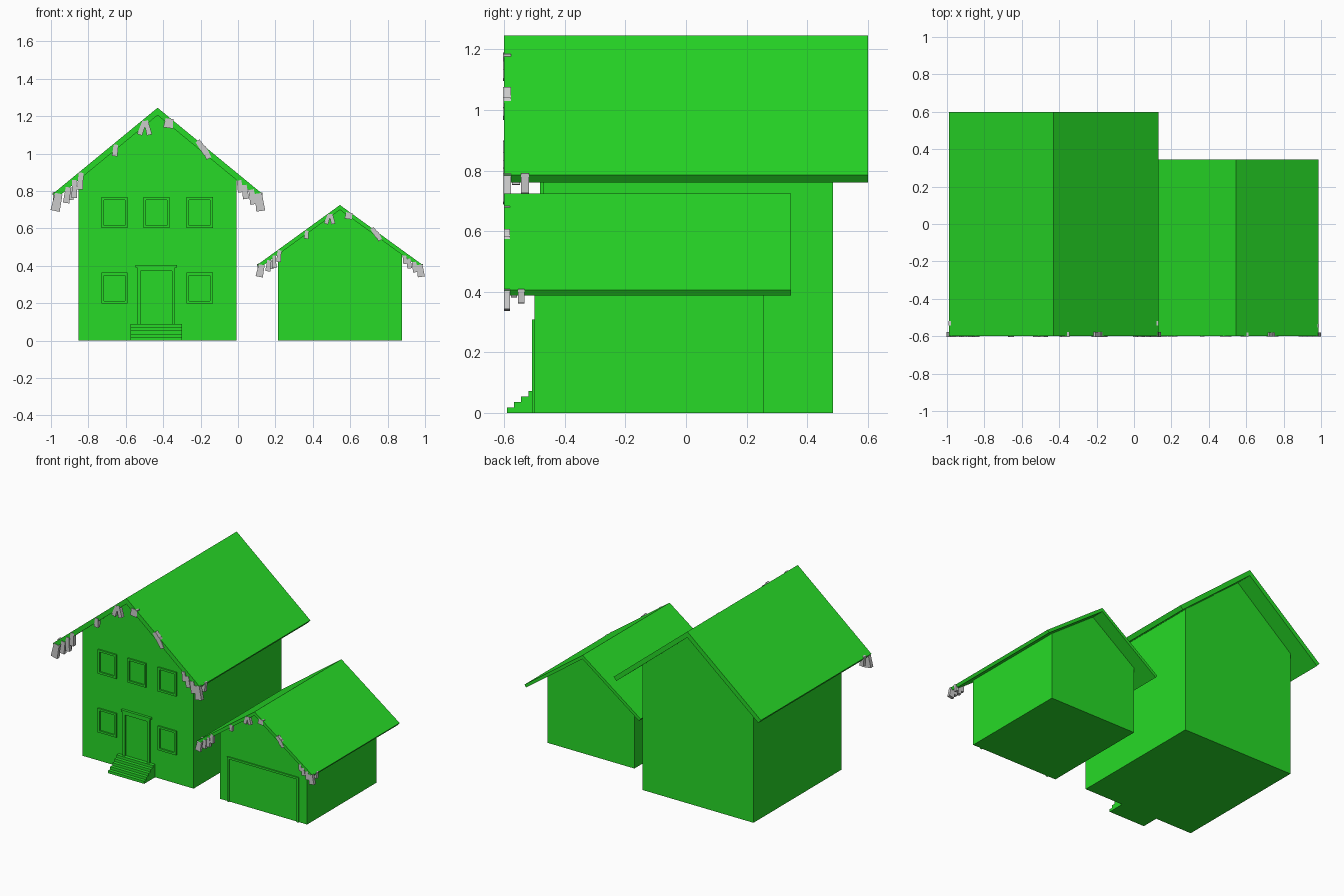
import bpy, bmesh, math
from mathutils import Matrix, Vector

if "Cube" in bpy.data.objects:
    bpy.data.objects.remove(bpy.data.objects["Cube"])

green = bpy.data.materials.new("green")
green.diffuse_color = (0.02, 0.70, 0.02, 1)
green.use_nodes = True
green.node_tree.nodes["Principled BSDF"].inputs["Base Color"].default_value = green.diffuse_color


def extrude(name, profile, a, b, axis="y", mat=green):
    """Closed prism: (x,z) profile along y, or (y,z) profile along x."""
    bm = bmesh.new()
    co = (lambda p: (p[0], a, p[1])) if axis == "y" else (lambda p: (a, p[0], p[1]))
    face = bm.faces.new([bm.verts.new(co(p)) for p in profile])
    ext = bmesh.ops.extrude_face_region(bm, geom=[face])
    move = Vector((0, b - a, 0)) if axis == "y" else Vector((b - a, 0, 0))
    bmesh.ops.translate(bm, vec=move,
                        verts=[g for g in ext["geom"] if isinstance(g, bmesh.types.BMVert)])
    bmesh.ops.recalc_face_normals(bm, faces=bm.faces)
    me = bpy.data.meshes.new(name)
    bm.to_mesh(me)
    bm.free()
    ob = bpy.data.objects.new(name, me)
    bpy.context.collection.objects.link(ob)
    if mat:
        me.materials.append(mat)
    return ob


def rect(x0, x1, z0, z1):
    return [(x0, z0), (x1, z0), (x1, z1), (x0, z1)]


def building(name, cx, wall_half, wall_y, roof_half, roof_y, apex, eave, thick):
    """Gabled walls filled up to the underside of a chevron roof."""
    ang = math.atan2(apex - eave, roof_half)
    drop = thick / math.cos(ang)
    top = apex - drop
    side = top - wall_half * math.tan(ang)
    extrude(name + "_walls", [(cx - wall_half, 0), (cx + wall_half, 0), (cx + wall_half, side),
                              (cx, top), (cx - wall_half, side)], *wall_y)
    bx, bz = roof_half - thick * math.sin(ang), eave - thick * math.cos(ang)
    extrude(name + "_roof", [(cx - roof_half, eave), (cx - bx, bz), (cx, top), (cx + bx, bz),
                             (cx + roof_half, eave), (cx, apex)], *roof_y)


building("house", -0.43, 0.423, (-0.472, 0.485), 0.56, (-0.6, 0.6), 1.245, 0.785, 0.031)
building("garage", 0.545, 0.331, (-0.5, 0.255), 0.442, (-0.6, 0.346), 0.725, 0.405, 0.021)


def door_frame(name, x0, x1, z0, z1, w, y0, y1):
    extrude(name, [(x0, z0), (x0, z1), (x1, z1), (x1, z0), (x1 - w, z0),
                   (x1 - w, z1 - w), (x0 + w, z1 - w), (x0 + w, z0)], y0, y1)


# Window frames
for i, (x, z) in enumerate([(-0.66, 0.602), (-0.435, 0.602), (-0.205, 0.602),
                            (-0.66, 0.198), (-0.205, 0.198)]):
    x0, x1, z1, w = x - 0.07, x + 0.07, z + 0.165, 0.014
    for part, r in [("sill", rect(x0, x1, z, z + w)), ("head", rect(x0, x1, z1 - w, z1)),
                    ("left", rect(x0, x0 + w, z + w, z1 - w)),
                    ("right", rect(x1 - w, x1, z + w, z1 - w))]:
        extrude(f"window_{i}_{part}", r, -0.482, -0.47)

# Front door, lintel, garage door frame
door_frame("door_frame", -0.54, -0.336, 0.08, 0.391, 0.018, -0.484, -0.47)
extrude("door_lintel", rect(-0.548, -0.325, 0.391, 0.405), -0.49, -0.47)
door_frame("garage_door_frame", 0.273, 0.815, 0, 0.308, 0.014, -0.508, -0.498)

# Front steps
prof = [(-0.47, 0)]
for i in range(5):
    y = -0.591 + i * 0.0235
    prof += [(y, i * 0.018), (y, (i + 1) * 0.018)]
prof.append((-0.47, 0.09))
extrude("front_steps", prof, -0.575, -0.30, "x")

# Hanging tabs along the gable: x, z offset from the apex, width, height, tilt, y offset
tabs = [(-0.538, -0.505, 0.05, 0.095, -12, 0), (-0.545, -0.485, 0.03, 0.07, 8, 0.06),
        (-0.483, -0.467, 0.035, 0.085, -8, 0), (-0.465, -0.46, 0.03, 0.065, 4, 0.03),
        (-0.445, -0.435, 0.03, 0.095, 0, 0), (-0.412, -0.392, 0.032, 0.09, -4, 0),
        (-0.226, -0.228, 0.03, 0.062, -5, 0), (-0.083, -0.108, 0.028, 0.078, -20, 0),
        (-0.053, -0.107, 0.028, 0.078, 14, 0), (0.06, -0.083, 0.052, 0.05, -8, 0),
        (0.238, -0.212, 0.033, 0.085, 35, 0), (0.26, -0.24, 0.03, 0.07, 25, 0),
        (0.44, -0.42, 0.03, 0.065, 8, 0), (0.468, -0.45, 0.033, 0.075, 8, 0),
        (0.507, -0.477, 0.036, 0.08, 10, 0), (0.545, -0.505, 0.048, 0.095, 8, 0),
        (0.545, -0.485, 0.03, 0.065, -8, 0.06)]
for name, cx, apex, sx, sz in [("house", -0.43, 1.245, 1, 1), ("garage", 0.545, 0.725, 0.79, 0.696)]:
    for i, (x, z, w, h, tilt, dy) in enumerate(tabs):
        w, h = w * sx / 2, h * sz / 2
        ob = extrude(f"{name}_tab_{i}", [(-w * 0.8, h), (w * 0.8, h), (w, -h), (-w, -h)],
                     -0.013 * sx, 0.013 * sx, mat=None)
        ob.matrix_world = (Matrix.Translation((cx + x * sx, -0.591 + dy * sx, apex + z * sz))
                           @ Matrix.Rotation(math.radians(-tilt), 4, "Y"))
